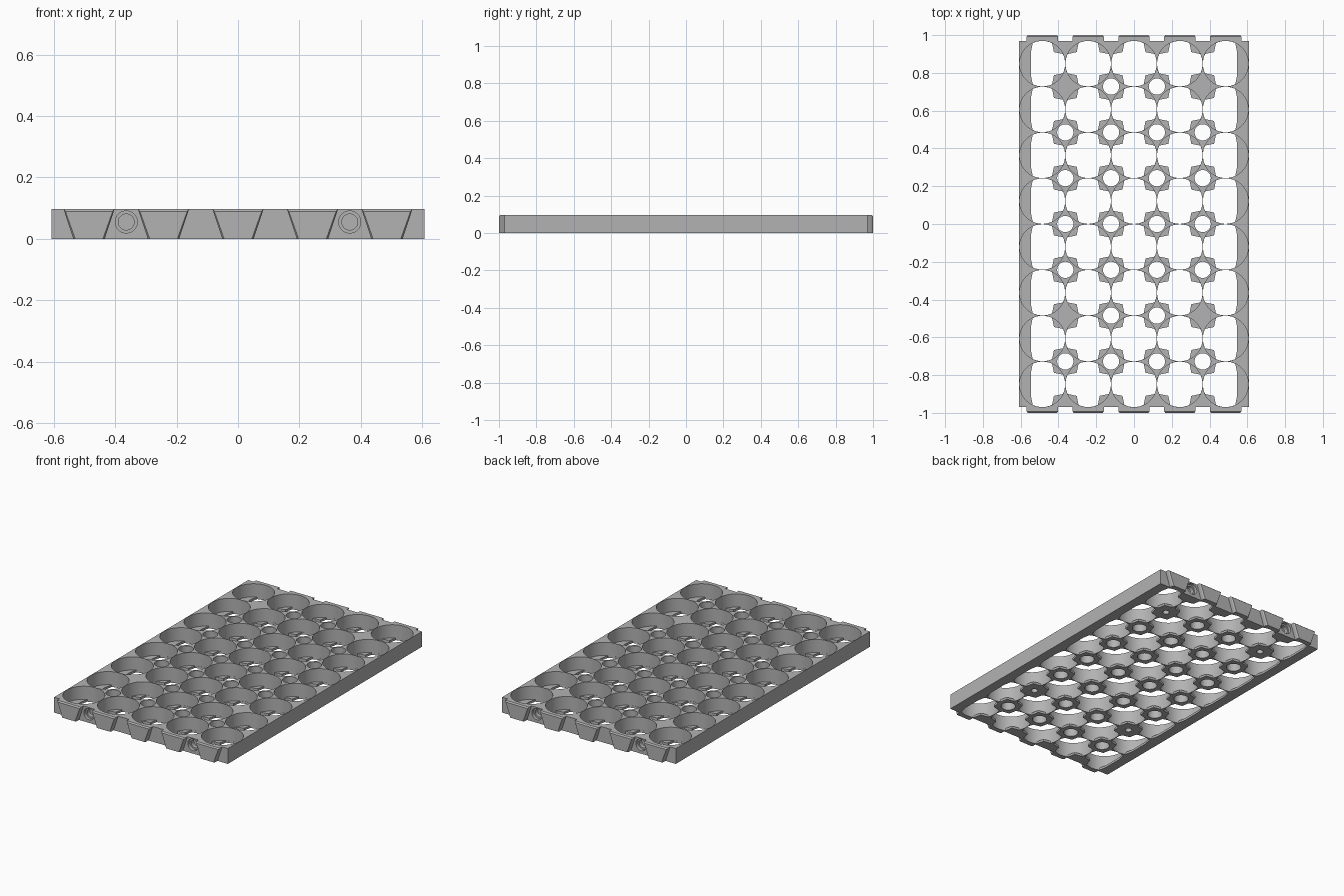
import bpy, bmesh, math

cube = bpy.data.objects.get("Cube")
if cube:
    bpy.data.objects.remove(cube, do_unlink=True)

PITCH, COLS, ROWS = 0.2425, 5, 8
HALF_X, HALF_Y, HEIGHT = 0.608, 0.97, 0.097
CELL_R, LEDGE, LEDGE_T = 0.1205, 0.061, 0.014

grey = bpy.data.materials.new("mid grey")
grey.use_nodes = True
grey.diffuse_color = (0.45, 0.45, 0.45, 1)
grey.node_tree.nodes["Principled BSDF"].inputs["Base Color"].default_value = (0.45, 0.45, 0.45, 1)


def prism(bm, lower, upper):
    """Closed solid between two matching loops of 3D points."""
    a = [bm.verts.new(p) for p in lower]
    b = [bm.verts.new(p) for p in upper]
    n = len(a)
    faces = [bm.faces.new(a[::-1]), bm.faces.new(b)]
    for i in range(n):
        faces.append(bm.faces.new((a[i], a[(i + 1) % n], b[(i + 1) % n], b[i])))
    bmesh.ops.recalc_face_normals(bm, faces=faces)


def column(bm, outline, z0, z1):
    prism(bm, [(x, y, z0) for x, y in outline], [(x, y, z1) for x, y in outline])


def circle(cx, cy, r, n=64):
    return [(cx + r * math.cos(math.tau * (i + 0.5) / n),
             cy + r * math.sin(math.tau * (i + 0.5) / n)) for i in range(n)]


def finish(name, bm):
    mesh = bpy.data.meshes.new(name)
    bm.to_mesh(mesh)
    bm.free()
    mesh.materials.append(grey)
    obj = bpy.data.objects.new(name, mesh)
    bpy.context.collection.objects.link(obj)
    return obj


def floor_opening(cx, cy, col):
    """Cross-shaped opening that leaves square corner ledges under a cell."""
    pts = []
    for x, y in circle(0, 0, CELL_R - 0.0003):
        if abs(x) > LEDGE and abs(y) > LEDGE:
            x, y = math.copysign(LEDGE, x), math.copysign(LEDGE, y)
        if col == 0:
            x = max(x, -LEDGE)
        if col == COLS - 1:
            x = min(x, LEDGE)
        p = (round(cx + x, 5), round(cy + y, 5))
        if p not in pts:
            pts.append(p)
    return pts


xs = [(i - (COLS - 1) / 2) * PITCH for i in range(COLS)]
ys = [(j - (ROWS - 1) / 2) * PITCH for j in range(ROWS)]

# Solid tray block
bm = bmesh.new()
column(bm, [(-HALF_X, -HALF_Y), (HALF_X, -HALF_Y), (HALF_X, HALF_Y), (-HALF_X, HALF_Y)], 0, HEIGHT)
tray = finish("tray_body", bm)

# Round cell pockets and the openings through their floors
pockets, openings = bmesh.new(), bmesh.new()
for col, x in enumerate(xs):
    for y in ys:
        column(pockets, circle(x, y, CELL_R), LEDGE_T, 0.2)
        column(openings, floor_opening(x, y, col), -0.1, LEDGE_T + 0.01)

# Holes in the posts between cells: most go through, four are blind from below
posts = bmesh.new()
for i in range(COLS - 1):
    for j in range(ROWS - 1):
        x, y = xs[i] + PITCH / 2, ys[j] + PITCH / 2
        if i in (0, COLS - 2) and j in (1, ROWS - 2):
            column(posts, circle(x, y, 0.02, 24), -0.1, 0.06)
        else:
            column(posts, circle(x, y, 0.043, 40), -0.1, 0.2)

# Counterbored holes in both ends
wide, narrow = bmesh.new(), bmesh.new()
for bore, r, depth in ((wide, 0.036, 0.02), (narrow, 0.026, 0.045)):
    for sx in (-1, 1):
        for sy in (-1, 1):
            ring = circle(sx * PITCH * 1.5, 0.055, r, 32)
            prism(bore, [(x, sy * (HALF_Y - depth), z) for x, z in ring],
                  [(x, sy * 1.1, z) for x, z in ring])

cutters = []
for name, cutter_bm in (("cell_pocket_cutter", pockets), ("floor_opening_cutter", openings),
                        ("post_hole_cutter", posts), ("wide_bore_cutter", wide),
                        ("narrow_bore_cutter", narrow)):
    cutter = finish(name, cutter_bm)
    cutter.hide_render = True
    mod = tray.modifiers.new(name, "BOOLEAN")
    mod.operation, mod.solver, mod.object = "DIFFERENCE", "EXACT", cutter
    cutters.append(cutter)


def select_only(obj):
    bpy.ops.object.select_all(action="DESELECT")
    obj.select_set(True)
    bpy.context.view_layer.objects.active = obj


select_only(tray)
for mod in list(tray.modifiers):
    bpy.ops.object.modifier_apply(modifier=mod.name)
for cutter in cutters:
    bpy.data.objects.remove(cutter, do_unlink=True)
select_only(tray)
bpy.ops.object.shade_smooth_by_angle(angle=math.radians(30))

# Tapered interlocking tabs on both ends
for side, label in ((-1, "front"), (1, "back")):
    bm = bmesh.new()
    for x in xs:
        def loop(y, inset, top):
            w0, w1 = 0.051 - inset, 0.083 - inset
            return [(x - w0, side * y, 0), (x + w0, side * y, 0),
                    (x + w1, side * y, top), (x - w1, side * y, top)]
        inner, mid, outer = loop(0.9695, 0, HEIGHT), loop(0.992, 0, HEIGHT), loop(1.0, 0.006, 0.09)
        rings = [[bm.verts.new(p) for p in ring] for ring in (inner, mid, outer)]
        faces = [bm.faces.new(rings[0]), bm.faces.new(rings[2])]
        for a, b in zip(rings, rings[1:]):
            for k in range(4):
                m = (k + 1) % 4
                faces.append(bm.faces.new((a[k], a[m], b[m], b[k])))
        bmesh.ops.recalc_face_normals(bm, faces=faces)
    finish(label + "_tabs", bm)
